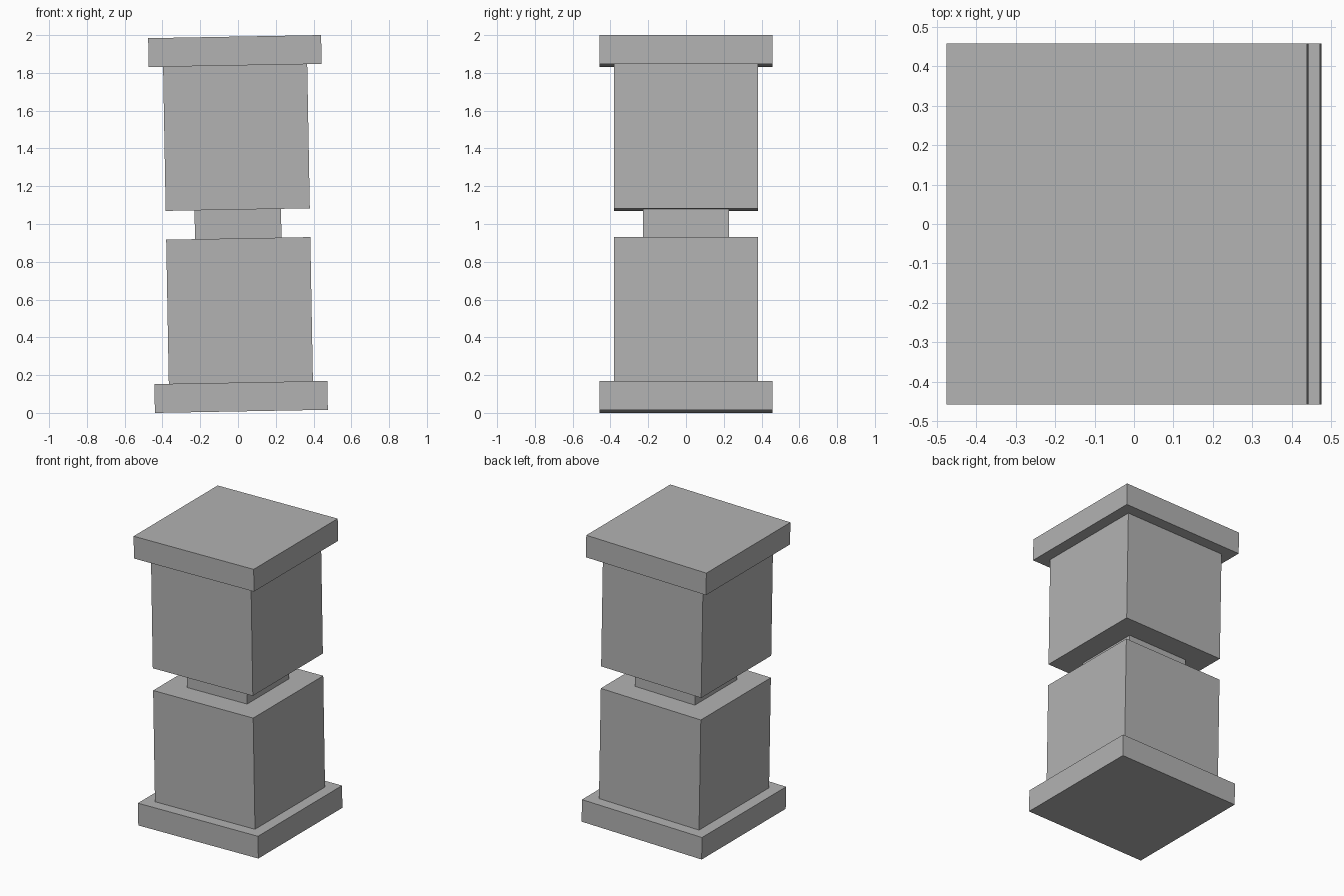
import bpy
from mathutils import Matrix

if "Cube" in bpy.data.objects:
    bpy.data.objects.remove(bpy.data.objects["Cube"])

UNIT = 1.984 / 13          # the pillar is 13 units tall
TILT = Matrix.Rotation(-0.018, 4, 'Y')   # slight lean towards -x

grey = bpy.data.materials.new("plain grey")
grey.diffuse_color = (0.45, 0.45, 0.45, 1)
grey.use_nodes = True
grey.node_tree.nodes["Principled BSDF"].inputs["Base Color"].default_value = grey.diffuse_color


def slab(name, width, bottom, top):
    """Square block, sizes in units, heights measured along the pillar."""
    bpy.ops.mesh.primitive_cube_add(size=1)
    ob = bpy.context.object
    ob.name = name
    size = Matrix.Diagonal((width * UNIT, width * UNIT, (top - bottom) * UNIT, 1))
    middle = ((bottom + top) / 2 - 6.5) * UNIT
    ob.data.transform(Matrix.Translation((0, 0, 1)) @ TILT
                      @ Matrix.Translation((0, 0, middle)) @ size)
    ob.data.materials.append(grey)


slab("base_plate", 6, 0, 1)
slab("lower_block", 5, 1, 6)
slab("neck", 3, 6, 7)
slab("upper_block", 5, 7, 12)
slab("cap_plate", 6, 12, 13)
